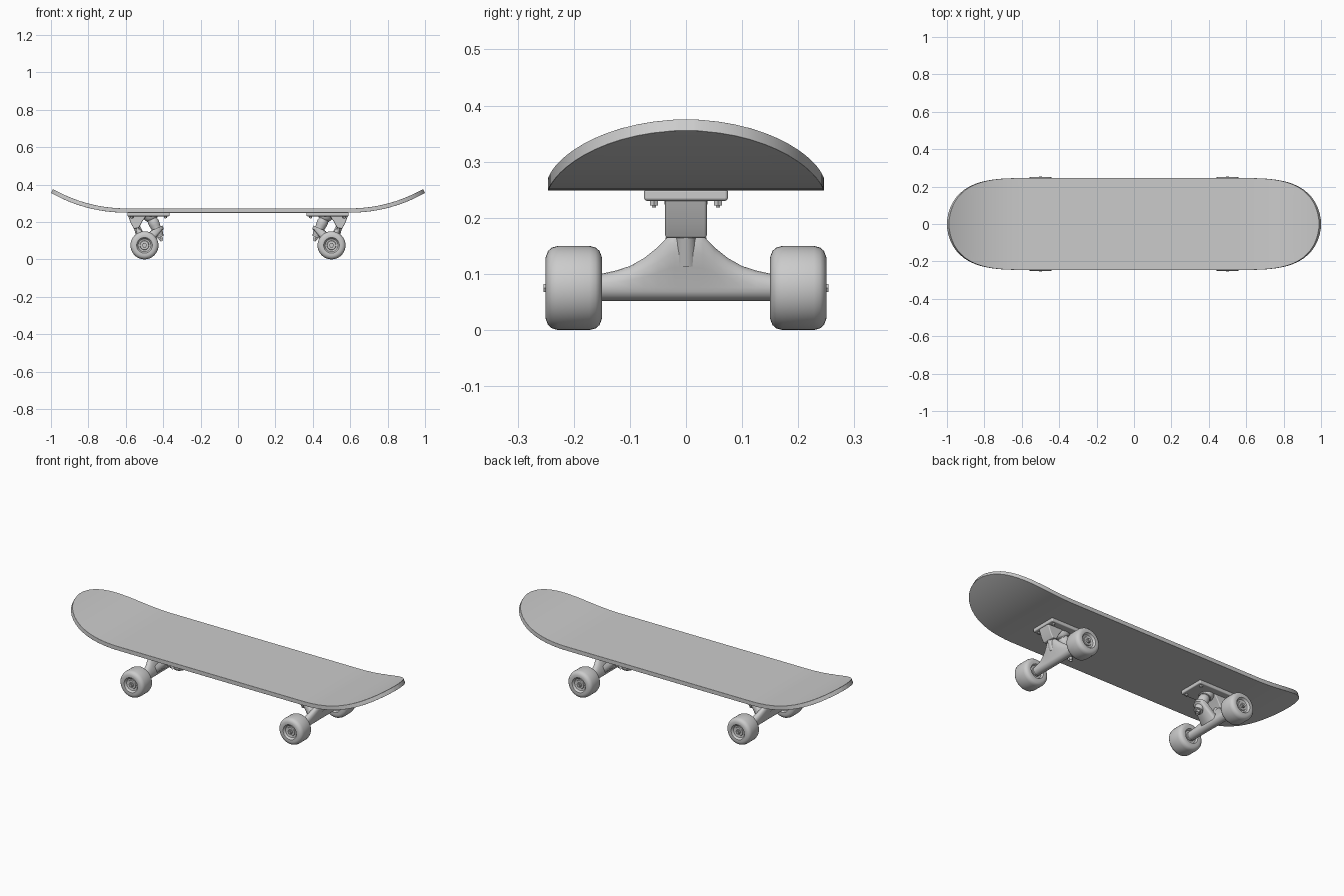
import bpy, bmesh, math
from mathutils import Vector

if "Cube" in bpy.data.objects:
    bpy.data.objects.remove(bpy.data.objects["Cube"])

AX, AZ = 0.5, 0.075  # axle position


def finish(name, bm, mirror=(True, False), bevel=0.0):
    bmesh.ops.recalc_face_normals(bm, faces=bm.faces[:])
    me = bpy.data.meshes.new(name)
    bm.to_mesh(me)
    bm.free()
    ob = bpy.data.objects.new(name, me)
    bpy.context.collection.objects.link(ob)
    bpy.ops.object.select_all(action='DESELECT')
    ob.select_set(True)
    bpy.context.view_layer.objects.active = ob
    bpy.ops.object.shade_smooth_by_angle(angle=math.radians(35))
    if bevel:
        b = ob.modifiers.new("bevel", 'BEVEL')
        b.width, b.segments, b.limit_method = bevel, 2, 'ANGLE'
        b.harden_normals = True
    if any(mirror):
        m = ob.modifiers.new("mirror", 'MIRROR')
        m.use_axis = (mirror[0], mirror[1], False)
        m.use_mirror_merge = False
    return ob


def loft(rings):
    bm = bmesh.new()
    vr = [[bm.verts.new(p) for p in ring] for ring in rings]
    n = len(vr[0])
    for a, b in zip(vr, vr[1:]):
        for i in range(n):
            bm.faces.new((a[i], a[(i + 1) % n], b[(i + 1) % n], b[i]))
    bm.faces.new(vr[0])
    bm.faces.new(vr[-1])
    return bm


def ring(origin, axis, d, r, seg):
    q = Vector(axis).to_track_quat('Z', 'Y')
    return [Vector(origin) + q @ Vector((r * math.cos(t), r * math.sin(t), d))
            for t in (2 * math.pi * i / seg for i in range(seg))]


def lathe(name, profile, origin, axis, seg=32, mirror=(True, False)):
    return finish(name, loft([ring(origin, axis, d, r, seg) for d, r in profile]), mirror)


def prism(name, outline, half, bevel):
    return finish(name, loft([[(x, y, z) for x, z in outline] for y in (-half, half)]), bevel=bevel)


# Deck: top surface grid, thickened and rounded at the rim
def half_width(x):
    r = max(0, (abs(x) - 0.5) / 0.991)* 0.991 / 0.489
    return max(0.018, 0.246 * math.sqrt(max(0, 1 - r ** 4)))


def deck_z(x):
    return 0.272 + 0.104 * (max(0, abs(x) - 0.58) / 0.41) ** 2.2


half = [0.1, 0.3, 0.5] + [0.5 + 0.489 * math.sin(math.pi / 2 * i / 18) for i in range(1, 19)]
stations = [-x for x in reversed(half)] + half
cols = 8
bm = bmesh.new()
rows = [[bm.verts.new((x, half_width(x) * (2 * j / cols - 1), deck_z(x))) for j in range(cols + 1)]
        for x in stations]
for a, b in zip(rows, rows[1:]):
    for j in range(cols):
        bm.faces.new((a[j], b[j], b[j + 1], a[j + 1]))
deck = finish("deck", bm, mirror=(False, False))
if deck.data.polygons[0].normal.z < 0:
    deck.data.flip_normals()
s = deck.modifiers.new("thickness", 'SOLIDIFY')
s.thickness, s.offset = 0.023, -1
b = deck.modifiers.new("rim", 'BEVEL')
b.width, b.segments, b.limit_method, b.angle_limit = 0.006, 3, 'ANGLE', math.radians(50)
b.harden_normals = True

# Baseplate and pivot housing
prism("baseplate", [(0.366, 0.252), (0.592, 0.252), (0.592, 0.23), (0.366, 0.23)], 0.075, 0.006)
prism("pivot_housing", [(0.588, 0.235), (0.572, 0.19), (0.556, 0.163), (0.53, 0.168),
                        (0.51, 0.205), (0.488, 0.235)], 0.037, 0.005)

# Mounting nuts under the baseplate
for x in (0.388, 0.568):
    lathe("mounting_nut", [(0, 0.008), (0.012, 0.008), (0.012, 0.004), (0.016, 0.004)],
          (x, 0.057, 0.234), (0, 0, -1), 6, (True, True))

# Kingpin stack: seat, bushings, washers and nut, leaning to the board middle
top = Vector((0.468, 0, 0.235))
lean = Vector((-0.06, 0, -0.135)).normalized()
lathe("kingpin_seat", [(-0.005, 0.04), (0.012, 0.038), (0.022, 0.03), (0.026, 0.03)], top, lean)
lathe("upper_bushing", [(0.026, 0.026), (0.036, 0.029), (0.055, 0.029), (0.066, 0.026), (0.08, 0.026)], top, lean)
lathe("lower_bushing", [(0.09, 0.026), (0.108, 0.025), (0.122, 0.019)], top, lean)
lathe("kingpin_washer", [(0.121, 0.024), (0.127, 0.024)], top, lean)
lathe("kingpin_nut", [(0.127, 0.014), (0.141, 0.014)], top, lean, 6)
lathe("kingpin", [(0, 0.008), (0.15, 0.008)], top, lean, 16)

# Hanger: round axle housing flaring up to the pivot
rings = []
for y, h in [(0.152, 0), (0.125, 0.006), (0.1, 0.014), (0.075, 0.028), (0.05, 0.048), (0.03, 0.068), (0.02, 0.072)]:
    sec = []
    for i in range(20):
        t = 2 * math.pi * i / 20
        lift = h * max(0, math.sin(t)) ** 0.8
        sec.append((AX + 0.024 * math.cos(t) + 0.5 * lift, y, AZ + 0.001 + 0.024 * math.sin(t) + lift))
    rings.append(sec)
rings += [[(x, -y, z) for x, y, z in sec] for sec in reversed(rings)]
finish("hanger", loft(rings))
lathe("pivot_pin", [(0, 0.022), (0.07, 0.016)], (0.52, 0, 0.12), (0.35, 0, 0.9), 20)

# Yoke plate joining the hanger to the bushings
bm = bmesh.new()
pts = ring(top, lean, 0.076, 0.036, 24) + ring(top, lean, 0.094, 0.036, 24)
pts += [(x, y, z) for y in (-0.05, 0.05) for x, z in ((0.497, 0.098), (0.49, 0.06))]
for p in pts:
    bm.verts.new(p)
bmesh.ops.convex_hull(bm, input=bm.verts[:])
bmesh.ops.dissolve_limit(bm, angle_limit=0.02, verts=bm.verts[:], edges=bm.edges[:])
finish("yoke", bm)

# Wheels with recessed hubs, bearings, axle and axle nuts
both = (True, True)
axle = (AX, 0, AZ)
lathe("wheel", [(0.162, 0.02), (0.162, 0.034), (0.151, 0.04), (0.15, 0.055), (0.154, 0.066), (0.161, 0.072),
                (0.172, 0.075), (0.228, 0.075), (0.239, 0.072), (0.246, 0.066), (0.25, 0.055),
                (0.249, 0.042), (0.238, 0.034), (0.234, 0.02)], axle, (0, 1, 0), 40, both)
lathe("bearing", [(0.15, 0.018), (0.158, 0.024), (0.236, 0.025), (0.24, 0.023), (0.24, 0.012)], axle, (0, 1, 0), 32, both)
lathe("axle_nut", [(0.236, 0.013), (0.25, 0.013), (0.25, 0.008), (0.254, 0.008)], axle, (0, 1, 0), 6, both)
